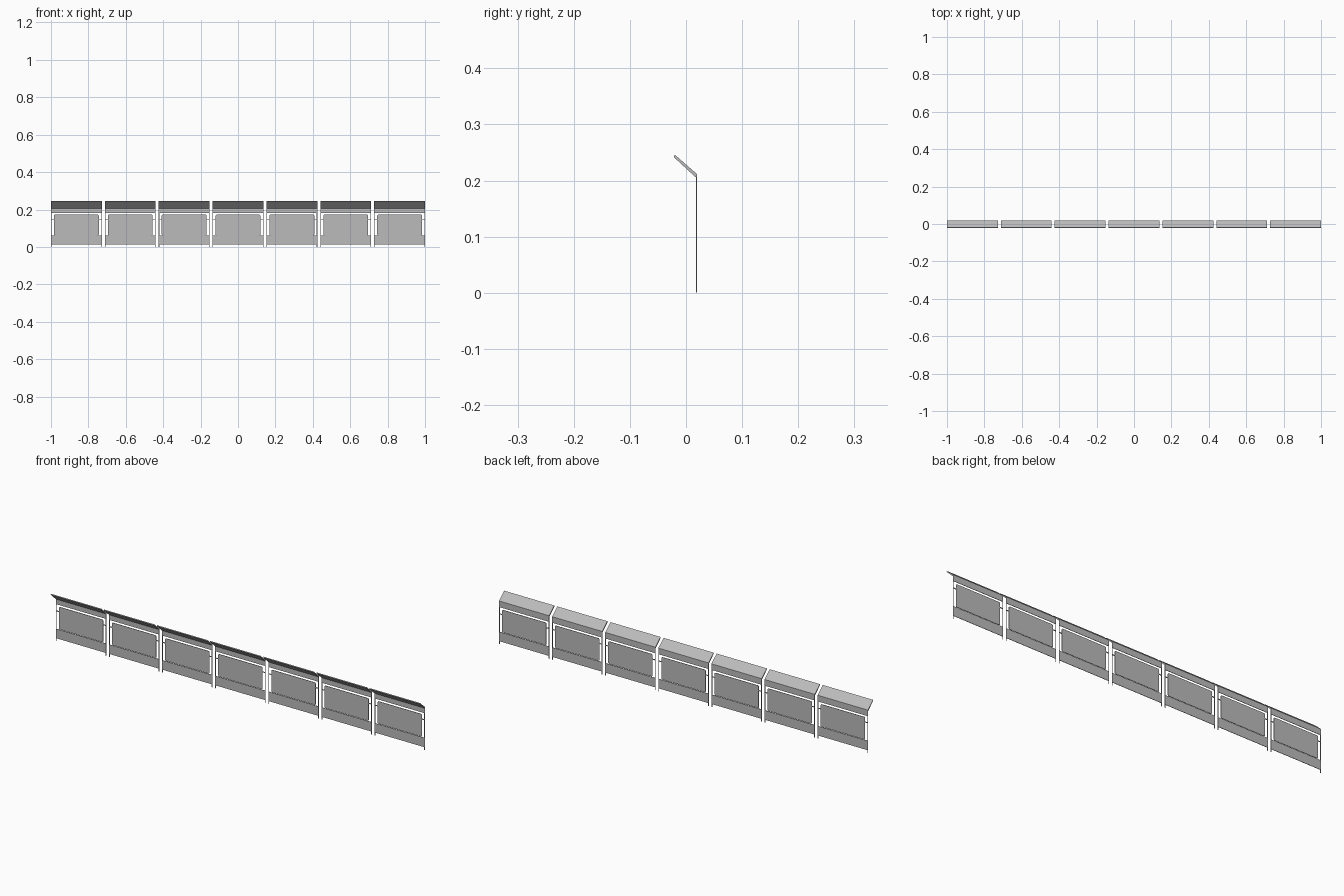
import bpy
import bmesh
from mathutils import Matrix, Vector

if "Cube" in bpy.data.objects:
    bpy.data.objects.remove(bpy.data.objects["Cube"])

COUNT, PITCH, WIDTH = 7, 0.288, 0.272
WALL_Y, SHEET = 0.019, 0.002


def material(name, value):
    m = bpy.data.materials.new(name)
    m.use_nodes = True
    colour = (value, value, value, 1)
    m.diffuse_color = colour
    bsdf = m.node_tree.nodes["Principled BSDF"]
    bsdf.inputs["Base Color"].default_value = colour
    return m


grey = material("plain grey", 0.5)


def extrude_profile(name, points, axis, start, depth):
    """Extrude a flat outline along x or y into a closed solid."""
    bm = bmesh.new()
    if axis == "y":
        verts = [bm.verts.new((a, start, b)) for a, b in points]
        step = Vector((0, depth, 0))
    else:
        verts = [bm.verts.new((start, a, b)) for a, b in points]
        step = Vector((depth, 0, 0))
    face = bm.faces.new(verts)
    grown = bmesh.ops.extrude_face_region(bm, geom=[face])["geom"]
    bmesh.ops.translate(bm, vec=step, verts=[g for g in grown if isinstance(g, bmesh.types.BMVert)])
    bmesh.ops.recalc_face_normals(bm, faces=bm.faces)
    mesh = bpy.data.meshes.new(name)
    bm.to_mesh(mesh)
    bm.free()
    mesh.materials.append(grey)
    obj = bpy.data.objects.new(name, mesh)
    bpy.context.collection.objects.link(obj)
    return obj


def sheet(name, x0, x1, z0, z1, cut=0.0):
    """Upright sheet with optionally clipped corners."""
    if cut:
        pts = [(x0 + cut, z0), (x1 - cut, z0), (x1, z0 + cut), (x1, z1 - cut),
               (x1 - cut, z1), (x0 + cut, z1), (x0, z1 - cut), (x0, z0 + cut)]
    else:
        pts = [(x0, z0), (x1, z0), (x1, z1), (x0, z1)]
    return extrude_profile(name, pts, "y", WALL_Y - SHEET / 2, SHEET)


half = WIDTH / 2
for i in range(COUNT):
    cx = (i - (COUNT - 1) / 2) * PITCH
    left, right = cx - half, cx + half

    # Solid bands above and below the hung panel
    sheet("lower_band", left, right, 0.014, 0.06)
    sheet("upper_band", left, right, 0.181, 0.208)
    sheet("centre_panel", cx - 0.12, cx + 0.12, 0.062, 0.172, 0.004)

    # Slender end posts and the tabs holding the panel
    for side in (-1, 1):
        edge = cx + side * half
        inner = edge - side * 0.003
        sheet("end_post", min(edge, inner), max(edge, inner), 0, 0.208)
        tab = cx + side * 0.12
        sheet("panel_tab", min(tab, inner), max(tab, inner), 0.146, 0.15)

    # Sloping hood leaning towards the front
    hood = [(0.020, 0.206), (0.020, 0.211), (-0.020, 0.246), (-0.022, 0.242), (0.017, 0.206)]
    extrude_profile("hood", hood, "x", left, WIDTH)
